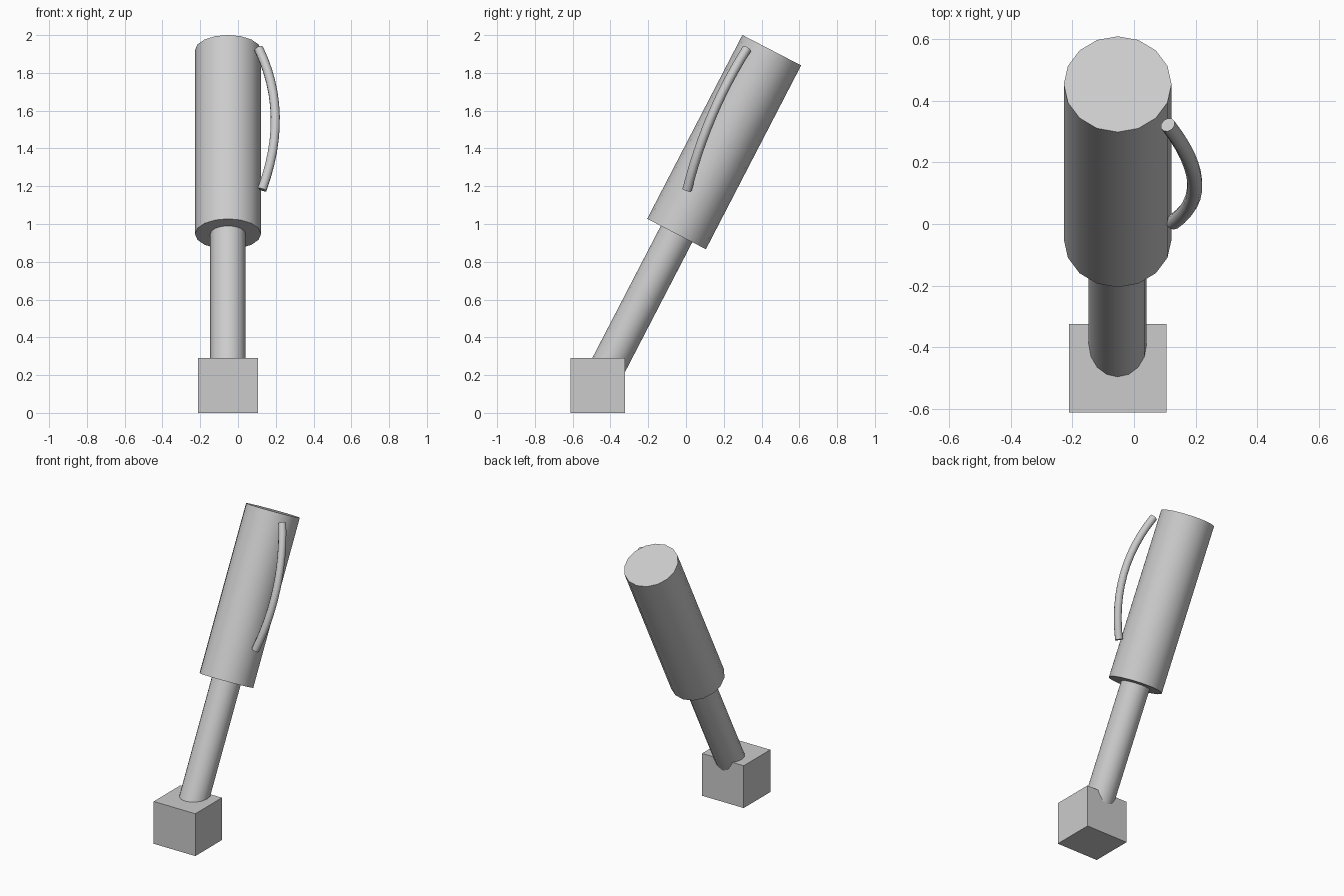
import bpy
from mathutils import Vector
from math import radians

if "Cube" in bpy.data.objects:
    bpy.data.objects.remove(bpy.data.objects["Cube"])

grey = bpy.data.materials.new("plain grey")
grey.diffuse_color = (0.6, 0.6, 0.6, 1)
grey.use_nodes = True
grey.node_tree.nodes["Principled BSDF"].inputs["Base Color"].default_value = grey.diffuse_color

CX = -0.053                                # shared centre line in x
low = Vector((CX, -0.463, 0.15))           # foot of the slanted axis
shoulder = Vector((CX, -0.05, 0.947))      # where the thick barrel starts
top = Vector((CX, 0.454, 1.92))            # centre of the barrel's end


def finish(ob, name, smooth=True):
    ob.name = name
    ob.data.materials.clear()
    ob.data.materials.append(grey)
    if smooth:
        bpy.ops.object.shade_smooth_by_angle(angle=radians(40))


def rod(name, a, b, radius):
    d = b - a
    bpy.ops.mesh.primitive_cylinder_add(
        vertices=16, radius=radius, depth=d.length, location=(a + b) / 2,
        rotation=(-d.yz.angle_signed(Vector((0, 1))), 0, 0))
    ob = bpy.context.object
    # lean the cylinder about x only, so facets stay aligned
    ob.rotation_euler = (-Vector((d.z, d.y)).angle(Vector((1, 0))), 0, 0)
    finish(ob, name)


# Base block
bpy.ops.mesh.primitive_cube_add(size=1, location=(CX, -0.468, 0.145))
block = bpy.context.object
block.scale = (0.316, 0.288, 0.29)
finish(block, "base_block", smooth=False)

# Slanted shaft and barrel
rod("shaft", low, shoulder + Vector((0, 0.02, 0.0386)), 0.094)
rod("barrel", shoulder, top, 0.175)

# Bowed side handle: a quadratic arc raised to a cubic curve
start = Vector((0.127, 0.006, 1.182))
end = Vector((0.11, 0.322, 1.927))
ctrl = Vector((0.276, 0.107, 1.585))
curve = bpy.data.curves.new("side_handle", 'CURVE')
curve.dimensions = '3D'
curve.bevel_depth = 0.025
curve.bevel_resolution = 3
curve.use_fill_caps = True
curve.resolution_u = 12
spline = curve.splines.new('BEZIER')
spline.bezier_points.add(1)
for p, co in zip(spline.bezier_points, (start, end)):
    p.handle_left_type = p.handle_right_type = 'FREE'
    inner = co.lerp(ctrl, 2 / 3)
    p.co = co
    p.handle_left = p.handle_right = inner
handle = bpy.data.objects.new("side_handle", curve)
bpy.context.collection.objects.link(handle)
bpy.ops.object.select_all(action='DESELECT')
handle.select_set(True)
bpy.context.view_layer.objects.active = handle
bpy.ops.object.convert(target='MESH')
finish(bpy.context.object, "side_handle")
